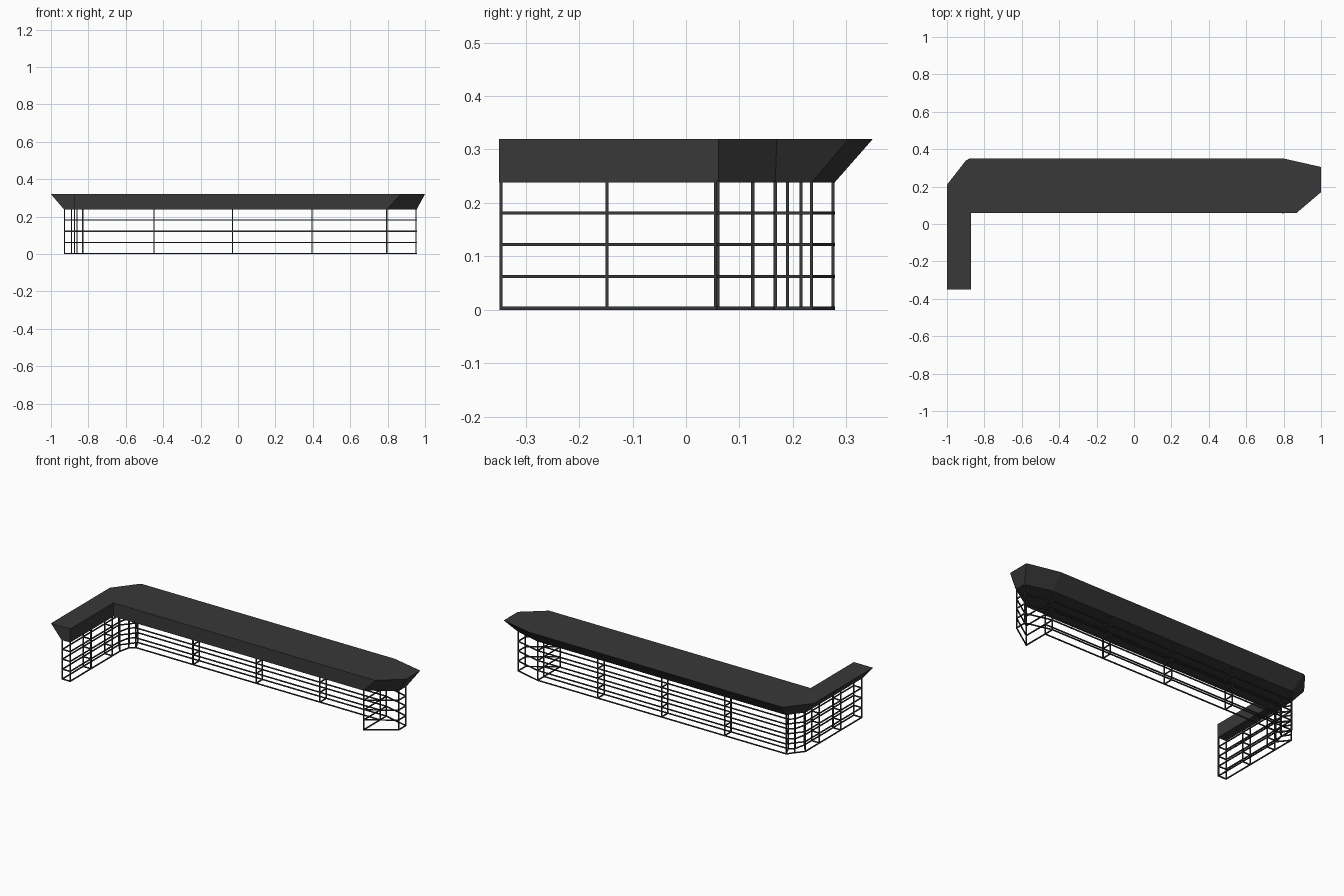
import bpy, bmesh
from mathutils import Vector, Matrix

if "Cube" in bpy.data.objects:
    bpy.data.objects.remove(bpy.data.objects["Cube"])

dark = bpy.data.materials.new("dark_grey")
dark.diffuse_color = (0.04, 0.04, 0.04, 1)
dark.use_nodes = True
dark.node_tree.nodes["Principled BSDF"].inputs["Base Color"].default_value = dark.diffuse_color


def finish(bm, name):
    bmesh.ops.recalc_face_normals(bm, faces=bm.faces)
    me = bpy.data.meshes.new(name)
    bm.to_mesh(me)
    bm.free()
    ob = bpy.data.objects.new(name, me)
    bpy.context.collection.objects.link(ob)
    me.materials.append(dark)
    return ob


def add_bar(bm, a, b, t=0.006):
    """Square bar between two points."""
    a, b = Vector(a), Vector(b)
    d = b - a
    rot = d.to_track_quat('Z', 'Y').to_matrix().to_4x4()
    m = Matrix.Translation((a + b) / 2) @ rot @ Matrix.Diagonal((t, t, d.length + t, 1))
    bmesh.ops.create_cube(bm, size=1, matrix=m)


# Counter top: splayed solid, each upper corner paired with a lower one
upper = [(-1, -.35), (-.872, -.35), (-.872, .06), (.87, .06), (1, .17),
         (1, .305), (.8, .35), (-.88, .35), (-.9, .338), (-1, .21)]
lower = [(-.93, -.35), (-.872, -.35), (-.872, .06), (.795, .06), (.955, .167),
         (.955, .235), (.795, .278), (-.86, .278), (-.89, .24), (-.93, .19)]
bm = bmesh.new()
top = [bm.verts.new((x, y, .32)) for x, y in upper]
bot = [bm.verts.new((x, y, .238)) for x, y in lower]
bm.faces.new(top)
bm.faces.new(bot[::-1])
n = len(top)
for i in range(n):
    j = (i + 1) % n
    bm.faces.new((bot[i], bot[j], top[j], top[i]))
finish(bm, "counter_top")

# Post positions along the outer and inner sides of the frame
leg_y = [-.346, -.148, .055]
run_x = [-.45, -.03, .395, .795]
outer = ([(-.927, y) for y in leg_y] + [(-.927, .19), (-.89, .235), (-.86, .275)]
         + [(x, .275) for x in run_x])
inner = ([(-.875, y) for y in leg_y] + [(-.875, .125), (-.86, .19), (-.83, .215)]
         + [(x, .215) for x in run_x])
end = [(.952, .235), (.952, .167), (.795, .06)]
loop = outer + end + inner[::-1]
levels = [.003, .062, .122, .181]

# Upright posts
bm = bmesh.new()
for x, y in loop:
    add_bar(bm, (x, y, .003), (x, y, .24))
finish(bm, "posts")

# Rails running round the frame at each level
bm = bmesh.new()
for z in levels:
    for p, q in zip(loop, loop[1:] + loop[:1]):
        add_bar(bm, (*p, z), (*q, z))
finish(bm, "rails")

# Short rungs joining the outer and inner posts
bm = bmesh.new()
for z in levels:
    for p, q in list(zip(outer, inner))[1:]:
        add_bar(bm, (*p, z), (*q, z))
finish(bm, "rungs")
